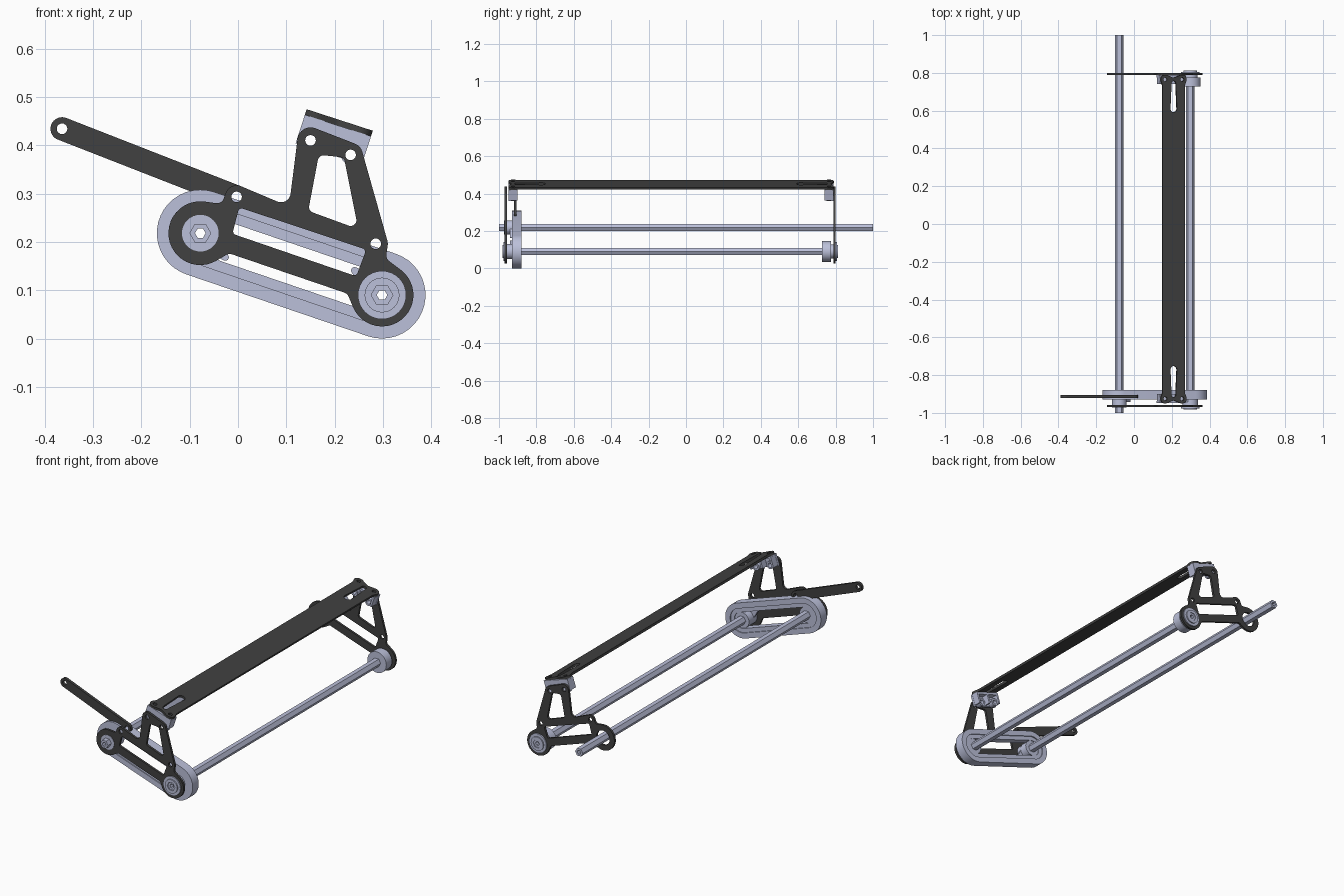
import bpy, math
from mathutils import Matrix, Vector

cube = bpy.data.objects.get("Cube")
if cube:
    bpy.data.objects.remove(cube)


def material(name, rgb):
    m = bpy.data.materials.new(name)
    m.use_nodes = True
    m.diffuse_color = (*rgb, 1)
    m.node_tree.nodes["Principled BSDF"].inputs["Base Color"].default_value = (*rgb, 1)
    return m


DARK = material("charcoal", (0.052, 0.052, 0.052))
METAL = material("pale_blue_metal", (0.50, 0.53, 0.70))
parts = []
FRONT = Matrix.Rotation(math.pi / 2, 4, "X")


def wrap(*circles):
    """Closed outline around (x, y, r) circles in order; negative r is a concave fillet."""
    n = len(circles)
    heads = []
    for i, (x, y, r) in enumerate(circles):
        x2, y2, r2 = circles[(i + 1) % n]
        length = math.hypot(x2 - x, y2 - y)
        lean = max(-1, min(1, (r - r2) / length))
        heads.append(math.atan2(y2 - y, x2 - x) + math.asin(lean))
    pts = []
    for i, (x, y, r) in enumerate(circles):
        sweep = (heads[i] - heads[i - 1]) % math.tau
        if r < 0:
            sweep -= math.tau
        steps = max(3, int(abs(sweep) / 0.16))
        for k in range(steps + 1):
            a = heads[i - 1] - math.pi / 2 + sweep * k / steps
            pts.append((x + r * math.cos(a), y + r * math.sin(a)))
    return pts


def ring(c, r, sides=32):
    return [(c[0] + r * math.cos(math.tau * k / sides),
             c[1] + r * math.sin(math.tau * k / sides)) for k in range(sides)]


def plate(name, loops, depth, matrix, mat):
    """Filled flat outline with holes, thickened evenly."""
    cu = bpy.data.curves.new(name, "CURVE")
    cu.dimensions, cu.fill_mode, cu.extrude = "2D", "BOTH", depth / 2
    for loop in loops:
        s = cu.splines.new("POLY")
        s.points.add(len(loop) - 1)
        for p, q in zip(s.points, loop):
            p.co = (*q, 0, 1)
        s.use_cyclic_u = True
    tmp = bpy.data.objects.new(name + "_outline", cu)
    me = bpy.data.meshes.new_from_object(tmp)
    bpy.data.objects.remove(tmp)
    bpy.data.curves.remove(cu)
    me.name = name
    me.materials.clear()
    me.materials.append(mat)
    ob = bpy.data.objects.new(name, me)
    bpy.context.collection.objects.link(ob)
    ob.matrix_world = matrix
    parts.append(ob)
    return ob


def upright(name, loops, y0, y1, mat):
    """Outline drawn in x and z, spanning y0 to y1."""
    return plate(name, loops, y1 - y0, Matrix.Translation((0, (y0 + y1) / 2, 0)) @ FRONT, mat)


def box(name, lo, hi, matrix, mat):
    mid = [(a + b) / 2 for a, b in zip(lo, hi)]
    outline = [(lo[0], lo[1]), (hi[0], lo[1]), (hi[0], hi[1]), (lo[0], hi[1])]
    plate(name, [outline], hi[2] - lo[2], matrix @ Matrix.Translation((0, 0, mid[2])), mat)


# Pivot positions in the side profile
A, B = (-0.078, 0.218), (0.298, 0.09)
C, D = (-0.003, 0.293), (0.285, 0.196)
E, F = (0.15, 0.41), (0.233, 0.38)

# Side plates
side_outline = wrap((*A, 0.066), (-0.017, 0.160, -0.015), (0.215, 0.081, -0.015),
                    (*B, 0.065), (0.322, 0.172, -0.015), (*D, 0.025), (*F, 0.025),
                    (*E, 0.027), (0.089, 0.302, -0.02), (*C, 0.024),
                    (-0.0436, 0.295, -0.015))
lower_window = wrap((-0.002, 0.222, 0.008), (0.24, 0.139, 0.008),
                    (0.255, 0.179, 0.008), (0.008, 0.261, 0.008))
upper_window = wrap((0.159, 0.272, 0.012), (0.233, 0.245, 0.012),
                    (0.209, 0.364, 0.012), (0.177, 0.367, 0.012))
holes = [ring(p, 0.011, 20) for p in (C, D, E, F)]
side_loops = [side_outline, lower_window, upper_window, ring(A, 0.038), ring(B, 0.038)] + holes
for name, y0 in (("front_side_plate", -0.97), ("back_side_plate", 0.788)):
    upright(name, side_loops, y0, y0 + 0.012, DARK)

# Lever arm
tip = (-0.364, 0.434)
upright("lever_arm", [wrap((*tip, 0.024), (*C, 0.024)), ring(tip, 0.011, 20), ring(C, 0.011, 20)],
        -0.92, -0.905, DARK)

# Drive belt, with a slightly recessed inner lip
def loop_of(r):
    return wrap((*A, r), (*B, r))

upright("belt_band", [loop_of(0.09), loop_of(0.062)], -0.93, -0.88, METAL)
upright("belt_inner_lip", [loop_of(0.062), loop_of(0.041)], -0.925, -0.886, METAL)

# Hexagonal hollow shafts
def shaft(name, c, y0, y1, r=0.0225):
    upright(name, [ring(c, r, 6), ring(c, 0.011, 6)], y0, y1, METAL)

shaft("upper_shaft", A, -1, 1)
shaft("lower_shaft", B, -0.975, 0.808)

# Hubs, bearings and collars on the shafts
def hub(name, c, r, y0, y1):
    upright(name, [ring(c, r), ring(c, 0.0225, 6)], y0, y1, METAL)

hub("upper_bearing", A, 0.038, -0.972, -0.93)
hub("upper_pulley_hub", A, 0.041, -0.93, -0.89)
hub("lower_pulley_hub", B, 0.041, -0.957, -0.89)
hub("lower_front_flange", B, 0.05, -0.976, -0.97)
hub("lower_front_cap", B, 0.036, -0.982, -0.976)
hub("lower_front_bearing", B, 0.038, -0.97, -0.957)
hub("lower_back_wheel", B, 0.055, 0.727, 0.775)
hub("lower_back_bearing", B, 0.038, 0.775, 0.8)
hub("lower_back_flange", B, 0.05, 0.8, 0.806)
hub("lower_back_cap", B, 0.036, 0.806, 0.812)
for name, c, end in (("upper_hub_tab", A, (-0.026, 0.168)), ("lower_hub_tab", B, (0.241, 0.141))):
    upright(name, [wrap((*c, 0.03), (*end, 0.007)), ring(c, 0.0225, 6)], -0.942, -0.93, METAL)

# Crossbar, tilted down toward the left
TILT = Matrix.Translation((0.2087, -0.08, 0.4465)) @ Matrix.Rotation(math.radians(18), 4, "Y")
half = [(0.082, 0.81, -0.02), (0.047, 0.845, 0.025), (0, 0.875, -0.02),
        (-0.047, 0.845, 0.025), (-0.082, 0.81, -0.02)]
bar_loops = [wrap(*half, *[(-x, -y, r) for x, y, r in half])]
for s in (1, -1):
    slot = [(0, s * 0.69, 0.018), (0, s * 0.825, 0.012)]
    bar_loops.append(wrap(*slot))
    bar_loops += [ring((x, s * 0.845), 0.01, 20) for x in (-0.047, 0.047)]
plate("crossbar", bar_loops, 0.012, TILT, DARK)

# Brackets joining the crossbar to the side plates
inverse = TILT.inverted()
pivots = [inverse @ Vector((p[0], 0, p[1])) for p in (E, F)]
for end, s in (("front", -1), ("back", 1)):
    def span(a, b):
        return min(s * a, s * b), max(s * a, s * b)

    y0, y1 = span(0.82, 0.868)
    box(end + "_bracket_top", (-0.07, y0, -0.018), (0.07, y1, -0.006), TILT, METAL)
    f0, f1 = span(0.856, 0.868)
    face = [(-0.072, -0.068), (0.072, -0.068), (0.072, -0.006), (-0.072, -0.006)]
    bolt_holes = [ring((p.x, p.z), 0.011, 20) for p in pivots]
    plate(end + "_bracket_face", [face] + bolt_holes, f1 - f0,
          TILT @ Matrix.Translation((0, (f0 + f1) / 2, 0)) @ FRONT, METAL)
    for k, x in enumerate((-0.066, 0.0, 0.066)):
        box(f"{end}_bracket_rib_{k + 1}", (x - 0.005, y0, -0.064), (x + 0.005, y1, -0.01),
            TILT, METAL)
    for k, p in enumerate(pivots):
        plate(f"{end}_bracket_boss_{k + 1}", [ring((p.x, p.z), 0.02), ring((p.x, p.z), 0.011, 20)],
              0.03, TILT @ Matrix.Translation((0, s * 0.845, 0)) @ FRONT, METAL)

# Smooth rounded edges, keep corners crisp
bpy.ops.object.select_all(action="DESELECT")
for ob in parts:
    ob.select_set(True)
bpy.context.view_layer.objects.active = parts[0]
bpy.ops.object.shade_smooth_by_angle(angle=math.radians(30))
